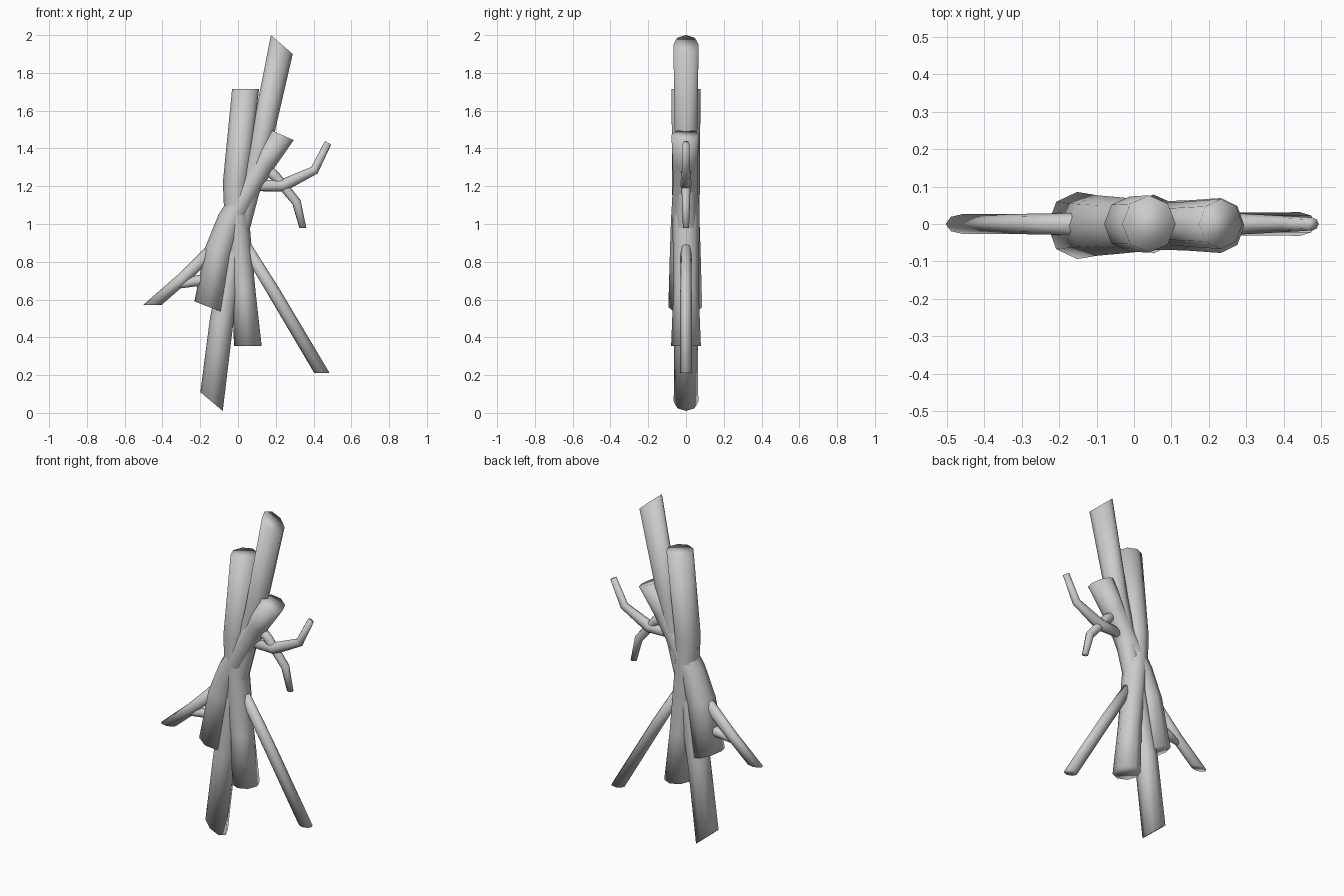
import bpy
import bmesh
from math import cos, sin, pi, radians
from mathutils import Vector

cube = bpy.data.objects.get("Cube")
if cube:
    bpy.data.objects.remove(cube, do_unlink=True)

# One plain grey for all the wood
grey = bpy.data.materials.new("pale_grey")
grey.use_nodes = True
colour = (0.6, 0.6, 0.6, 1)
grey.diffuse_color = colour
grey.node_tree.nodes["Principled BSDF"].inputs["Base Color"].default_value = colour


def log(name, path, depth=1.0, start_cut=None, end_cut=None, y=0.0, sides=8):
    """Capped tube along (x, z, radius) stations; cuts tilt the end faces (degrees)."""
    centres = [Vector((x, y, z)) for x, z, r in path]
    last = len(path) - 1
    bm = bmesh.new()
    rings = []
    for i, (x, z, r) in enumerate(path):
        before = (centres[i] - centres[max(i - 1, 0)]).normalized()
        after = (centres[min(i + 1, last)] - centres[i]).normalized()
        along = (before + after).normalized()
        across = Vector((along.z, 0, -along.x))
        half = across * r
        cut = start_cut if i == 0 else end_cut if i == last else None
        if cut is not None:
            slope = Vector((cos(radians(cut)), 0, sin(radians(cut))))
            half = slope * (r / slope.dot(across))
        out = Vector((0, r * depth, 0))
        rings.append([bm.verts.new(centres[i] + half * cos(a) + out * sin(a))
                      for a in (2 * pi * k / sides for k in range(sides))])
    for low, high in zip(rings, rings[1:]):
        for k in range(sides):
            n = (k + 1) % sides
            bm.faces.new((low[k], low[n], high[n], high[k]))
    bm.faces.new(rings[0])
    bm.faces.new(rings[-1])
    bmesh.ops.recalc_face_normals(bm, faces=bm.faces)
    for face in bm.faces:
        face.smooth = True
    mesh = bpy.data.meshes.new(name)
    bm.to_mesh(mesh)
    bm.free()
    mesh.materials.append(grey)
    obj = bpy.data.objects.new(name, mesh)
    bpy.context.collection.objects.link(obj)
    return obj


# Three thick crossing logs
log("long_log", [(-.14, .06, .065), (-.085, .5, .063), (0, .95, .055),
                 (.115, 1.4, .058), (.232, 1.95, .067)],
    start_cut=-40, end_cut=-41)
log("upright_log", [(.052, .355, .073), (.03, .65, .062), (-.005, 1, .066),
                    (-.012, 1.22, .068), (.04, 1.715, .071)],
    depth=1.08, start_cut=0, end_cut=0)
log("leaning_log", [(-.152, .56, .083), (-.1, .86, .075), (-.04, 1.02, .07),
                    (.07, 1.21, .06), (.14, 1.33, .062), (.232, 1.472, .068)],
    depth=1.08, start_cut=-21, end_cut=-24, y=-.004)

# Lower branches, spreading to both sides
log("lower_left_branch", [(.03, .9, .03), (.19, .64, .034), (.445, .21, .035)],
    depth=.9, end_cut=180)
log("lower_right_branch", [(-.12, .88, .035), (-.3, .705, .032), (-.455, .57, .032)],
    depth=.85, end_cut=180)
log("lower_right_twig", [(-.13, .71, .036), (-.23, .697, .028), (-.32, .672, .015)])

# Upper forked branch
log("upper_left_branch", [(.08, 1.2, .026), (.24, 1.205, .034),
                          (.405, 1.285, .024), (.477, 1.43, .019)],
    depth=.9, end_cut=-30)
log("upper_left_twig", [(.13, 1.31, .03), (.2, 1.25, .027),
                        (.31, 1.115, .024), (.343, .98, .018)],
    depth=.9, end_cut=180)
